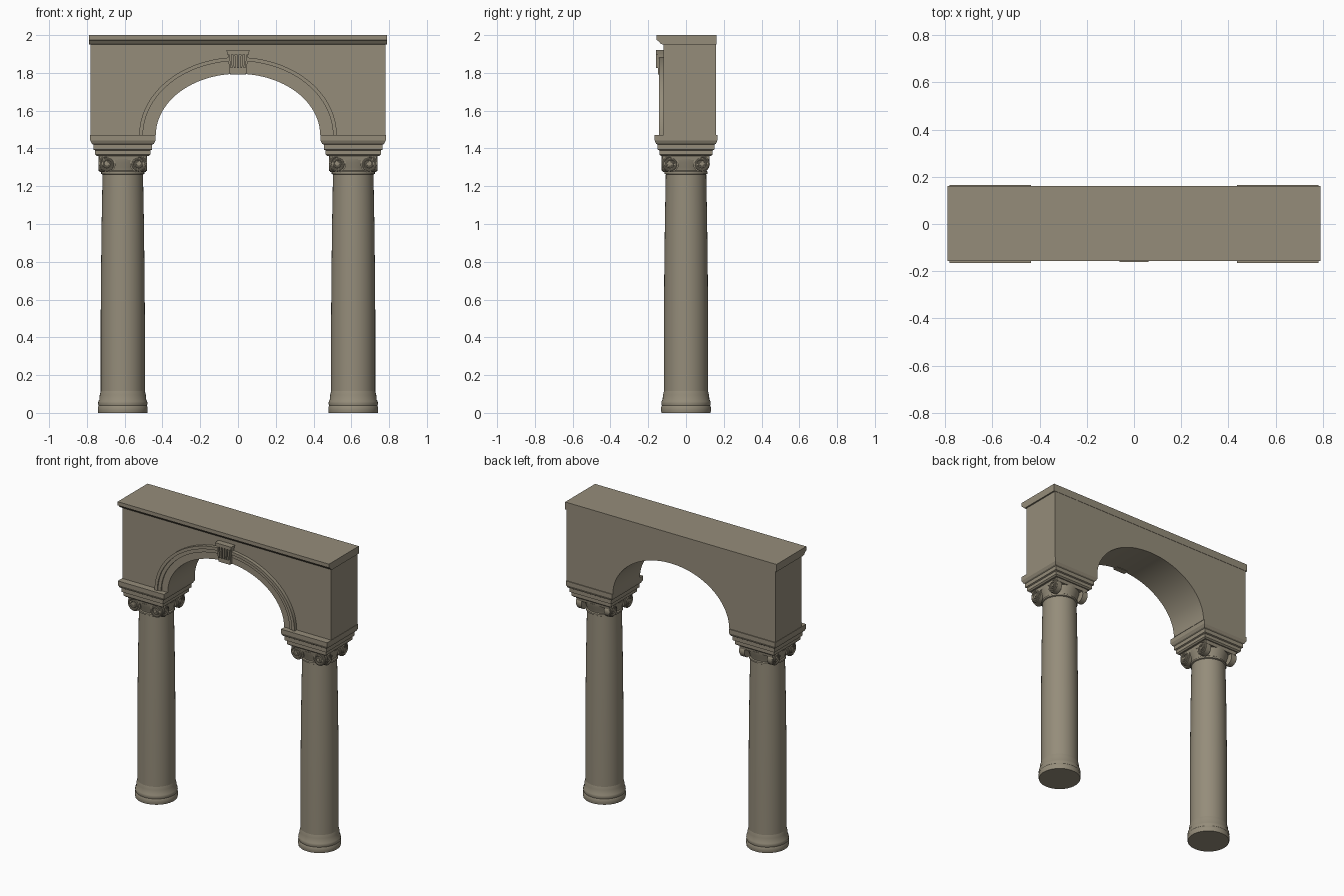
import bpy, bmesh, math

if "Cube" in bpy.data.objects:
    bpy.data.objects.remove(bpy.data.objects["Cube"])

stone = bpy.data.materials.new("warm_grey_stone")
colour = (0.30, 0.265, 0.195, 1)
stone.diffuse_color = colour
stone.use_nodes = True
stone.node_tree.nodes["Principled BSDF"].inputs["Base Color"].default_value = colour

SPRING = 1.47           # height where the arch starts
RX, RZ = 0.435, 0.325   # arch opening radii
FRONT, BACK = -0.12, 0.16


def finish(ob, smooth=True):
    ob.data.materials.append(stone)
    bpy.ops.object.select_all(action='DESELECT')
    ob.select_set(True)
    bpy.context.view_layer.objects.active = ob
    if ob.type == 'CURVE':
        bpy.ops.object.convert(target='MESH')
    if smooth:
        bpy.ops.object.shade_smooth_by_angle(angle=math.radians(35))
    return bpy.context.view_layer.objects.active


def loft(name, rings, smooth=True):
    """Skin a list of equal-length point rings and cap both ends."""
    bm = bmesh.new()
    rows = [[bm.verts.new(p) for p in ring] for ring in rings]
    n = len(rows[0])
    for a, b in zip(rows, rows[1:]):
        for i in range(n):
            j = (i + 1) % n
            bm.faces.new((a[i], a[j], b[j], b[i]))
    bm.faces.new(rows[0][::-1])
    bm.faces.new(rows[-1])
    bmesh.ops.recalc_face_normals(bm, faces=bm.faces)
    mesh = bpy.data.meshes.new(name)
    bm.to_mesh(mesh)
    bm.free()
    ob = bpy.data.objects.new(name, mesh)
    bpy.context.collection.objects.link(ob)
    return finish(ob, smooth)


def turned(name, cx, profile, sides=40):
    angles = [2 * math.pi * i / sides for i in range(sides)]
    return loft(name, [[(cx + r * math.cos(a), r * math.sin(a), z) for a in angles]
                       for r, z in profile])


def stepped(name, cx, profile, x_scale=1.0):
    corners = [(-1, -1), (1, -1), (1, 1), (-1, 1)]
    return loft(name, [[(cx + h * x_scale * u, h * v, z) for u, v in corners]
                       for h, z in profile], False)


def prism(name, outline, y0, y1, smooth=True):
    """Extrude an x-z outline along y."""
    return loft(name, [[(x, y, z) for x, z in outline] for y in (y0, y1)], smooth)


def arch_points(offset, steps=48):
    return [((RX + offset) * math.cos(math.pi * i / steps),
             SPRING + (RZ + offset) * math.sin(math.pi * i / steps))
            for i in range(steps + 1)]


# Wall with the arched opening
wall_outline = arch_points(0) + [(-0.78, SPRING), (-0.78, 1.98), (0.78, 1.98), (0.78, SPRING)]
prism("arch_wall", wall_outline, FRONT, BACK)

# Cornice along the front and top
cornice = [(BACK + 0.002, 2), (-0.157, 2), (-0.157, 1.975), (-0.145, 1.968),
           (-0.135, 1.955), (-0.125, 1.95), (BACK + 0.002, 1.95)]
loft("cornice", [[(x, y, z) for y, z in cornice] for x in (-0.79, 0.79)], False)

# Moulded bands around the arch
for name, inner, outer, y in (("arch_inner_band", 0, 0.045, -0.129),
                              ("arch_middle_band", 0.045, 0.068, -0.136),
                              ("arch_outer_band", 0.068, 0.088, -0.144)):
    section = zip(arch_points(inner), arch_points(outer))
    loft(name, [[(a[0], y, a[1]), (b[0], y, b[1]),
                 (b[0], FRONT + 0.005, b[1]), (a[0], FRONT + 0.005, a[1])]
                for a, b in section])

# Fluted keystone
prism("keystone_body", [(-0.043, 1.792), (0.043, 1.792), (0.055, 1.9), (-0.055, 1.9)],
      -0.148, FRONT + 0.01, False)
prism("keystone_cap", [(-0.056, 1.898), (0.056, 1.898), (0.061, 1.92), (-0.061, 1.92)],
      -0.16, FRONT + 0.01, False)
for i in range(-2, 3):
    top, low = i * 0.021, i * 0.017
    prism("keystone_rib", [(low - 0.005, 1.825), (low + 0.005, 1.825),
                           (top + 0.006, 1.9), (top - 0.006, 1.9)], -0.159, -0.14, False)


# Volutes: a disc with a raised spiral on its face
def volute(cx, facing, side):
    """facing is the outward direction, side says which corner it sits on."""
    fx, fy = facing
    tx, ty = -fy, fx
    r, mid = 0.044, 0.082 * side

    def place(u, z, depth):
        u += mid
        return (cx + fx * depth + tx * u, fy * depth + ty * u, 1.318 + z)

    ring = [2 * math.pi * i / 24 for i in range(24)]
    loft("volute_disc", [[place(r * math.cos(a), r * math.sin(a), d) for a in ring]
                         for d in (0.085, 0.122)])
    loft("volute_eye", [[place(0.009 * math.cos(a), 0.009 * math.sin(a), d) for a in ring]
                        for d in (0.115, 0.129)])
    curve = bpy.data.curves.new("volute_spiral", 'CURVE')
    curve.dimensions = '3D'
    curve.bevel_depth = 0.006
    curve.bevel_resolution = 2
    curve.use_fill_caps = True
    steps = 48
    spline = curve.splines.new('POLY')
    spline.points.add(steps)
    for i, point in enumerate(spline.points):
        t = i / steps
        a = math.pi / 2 + t * 4 * math.pi
        rad = 0.041 - 0.032 * t
        point.co = (*place(-side * rad * math.cos(a), rad * math.sin(a), 0.123), 1)
    ob = bpy.data.objects.new("volute_spiral", curve)
    bpy.context.collection.objects.link(ob)
    finish(ob)


# Columns with their capitals and imposts
for label, cx in (("left", 0.61), ("right", -0.61)):
    turned(label + "_column_base", cx,
           [(0.130, 0), (0.132, 0.012), (0.132, 0.03), (0.128, 0.038), (0.131, 0.05),
            (0.129, 0.062), (0.124, 0.07), (0.122, 0.095), (0.117, 0.115)])
    turned(label + "_column_shaft", cx,
           [(0.117, 0.1), (0.117, 0.5), (0.115, 0.75), (0.112, 1.0), (0.107, 1.27)])
    turned(label + "_capital_bell", cx,
           [(0.107, 1.262), (0.114, 1.266), (0.114, 1.277), (0.108, 1.282),
            (0.112, 1.3), (0.122, 1.325), (0.126, 1.345)])
    stepped(label + "_capital_slab", cx, [(0.122, 1.338), (0.126, 1.365)])
    stepped(label + "_impost", cx,
            [(0.132, 1.36), (0.141, 1.368), (0.141, 1.39), (0.15, 1.394), (0.15, 1.42),
             (0.158, 1.425), (0.166, 1.442), (0.166, SPRING)], 1.04)
    for facing in ((0, -1), (1, 0), (-1, 0)):
        for side in (-1, 1):
            volute(cx, facing, side)
